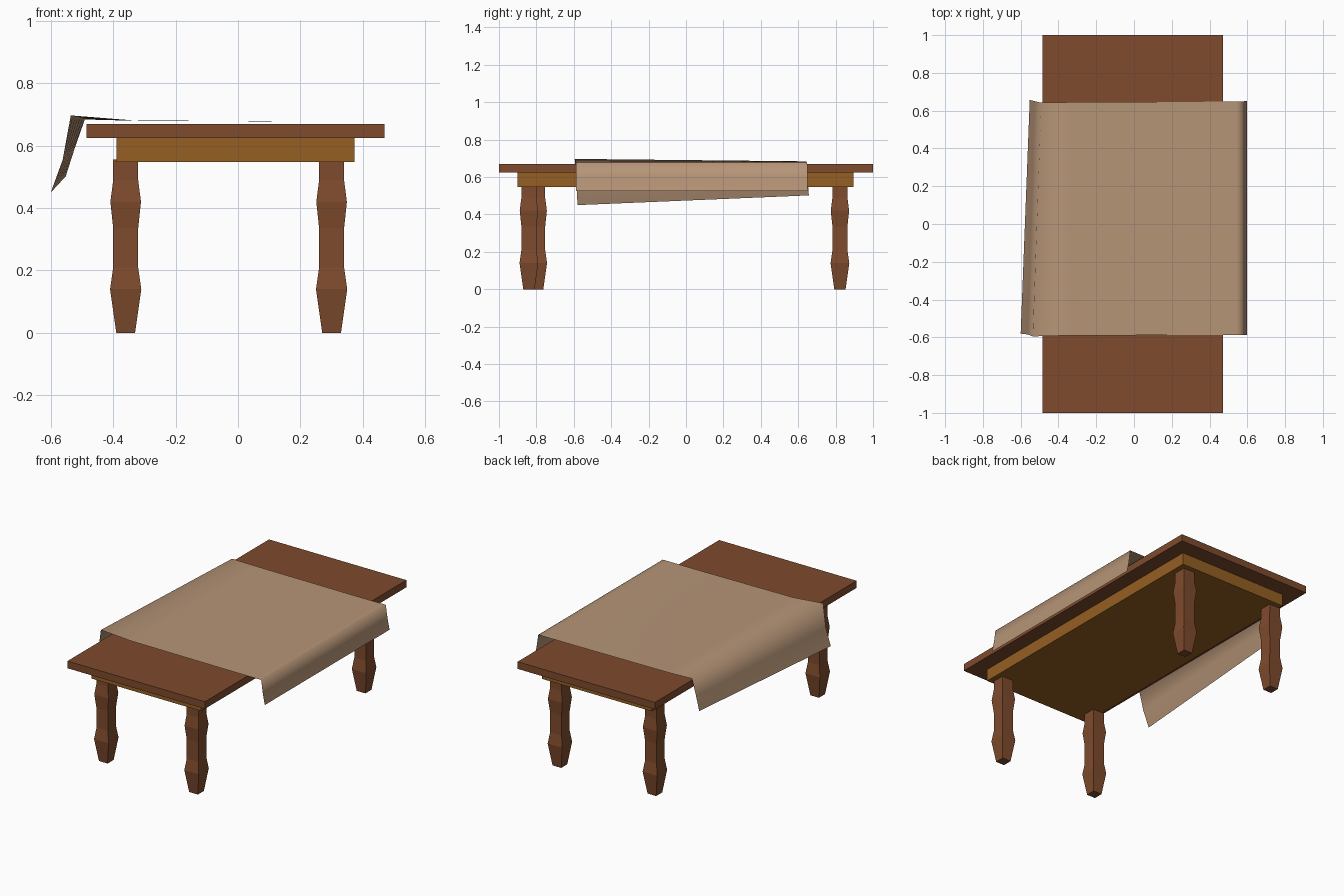
import bpy, bmesh

if "Cube" in bpy.data.objects:
    bpy.data.objects.remove(bpy.data.objects["Cube"])


def material(name, rgb):
    m = bpy.data.materials.new(name)
    m.diffuse_color = (*rgb, 1)
    m.use_nodes = True
    m.node_tree.nodes["Principled BSDF"].inputs["Base Color"].default_value = m.diffuse_color
    return m


WOOD = material("wood", (0.21, 0.07, 0.026))
APRON = material("apron_wood", (0.30, 0.115, 0.016))
CLOTH = material("cloth", (0.47, 0.30, 0.185))


def finish(name, bm, mat, smooth=False):
    bmesh.ops.recalc_face_normals(bm, faces=bm.faces)
    for f in bm.faces:
        f.smooth = smooth
    me = bpy.data.meshes.new(name)
    bm.to_mesh(me)
    bm.free()
    me.materials.append(mat)
    ob = bpy.data.objects.new(name, me)
    bpy.context.collection.objects.link(ob)
    return ob


def loft(bm, rows, closed=False):
    """Bridge consecutive rows of points with quads."""
    vs = [[bm.verts.new(p) for p in r] for r in rows]
    n = len(vs[0])
    for a, b in zip(vs, vs[1:]):
        for i in range(n if closed else n - 1):
            j = (i + 1) % n
            bm.faces.new((a[i], a[j], b[j], b[i]))
    if closed:
        bm.faces.new(vs[0])
        bm.faces.new(vs[-1])


def square_ring(x, y, z, hx, hy):
    return [(x + sx * hx, y + sy * hy, z)
            for sx, sy in ((-1, -1), (1, -1), (1, 1), (-1, 1))]


def stack(name, x, y, profile, mat):
    """Rectangular section swept upward; profile = (z, half_x, half_y)."""
    bm = bmesh.new()
    loft(bm, [square_ring(x, y, z, hx, hy) for z, hx, hy in profile], True)
    return finish(name, bm, mat)


# Table top and apron
stack("table_top", -0.0075, 0, [(0.625, 0.4775, 1.0), (0.67, 0.4775, 1.0)], WOOD)
stack("apron", -0.0075, -0.0025, [(0.548, 0.3815, 0.898), (0.625, 0.3815, 0.898)], APRON)

# Four-sided turned legs
LEG = [(0, 0.03), (0.14, 0.05), (0.21, 0.04), (0.335, 0.04),
       (0.42, 0.049), (0.49, 0.04), (0.555, 0.04)]
for name, x, y in (("front_left_leg", -0.36, -0.793), ("front_right_leg", 0.30, -0.84),
                   ("back_left_leg", -0.36, 0.823), ("back_right_leg", 0.30, 0.823)):
    stack(name, x, y, [(z, h, h) for z, h in LEG], WOOD)

# Cloth runner draped across the top, lofted from front edge to back edge
front = [(-0.60, -0.58, 0.45), (-0.562, -0.585, 0.555), (-0.536, -0.595, 0.697),
         (-0.334, -0.59, 0.681), (0.33, -0.588, 0.677), (0.54, -0.588, 0.677),
         (0.573, -0.588, 0.677), (0.583, -0.588, 0.60), (0.598, -0.588, 0.526)]
back = [(-0.552, 0.657, 0.502), (-0.525, 0.65, 0.587), (-0.491, 0.642, 0.684),
        (-0.334, 0.645, 0.68), (0.33, 0.647, 0.677), (0.54, 0.648, 0.677),
        (0.573, 0.648, 0.677), (0.583, 0.65, 0.60), (0.598, 0.65, 0.526)]
STEPS = 6
rows = [[tuple(a + (b - a) * k / STEPS for a, b in zip(p, q))
         for p, q in zip(front, back)] for k in range(STEPS + 1)]
bm = bmesh.new()
loft(bm, rows)
finish("cloth_runner", bm, CLOTH, smooth=True)
